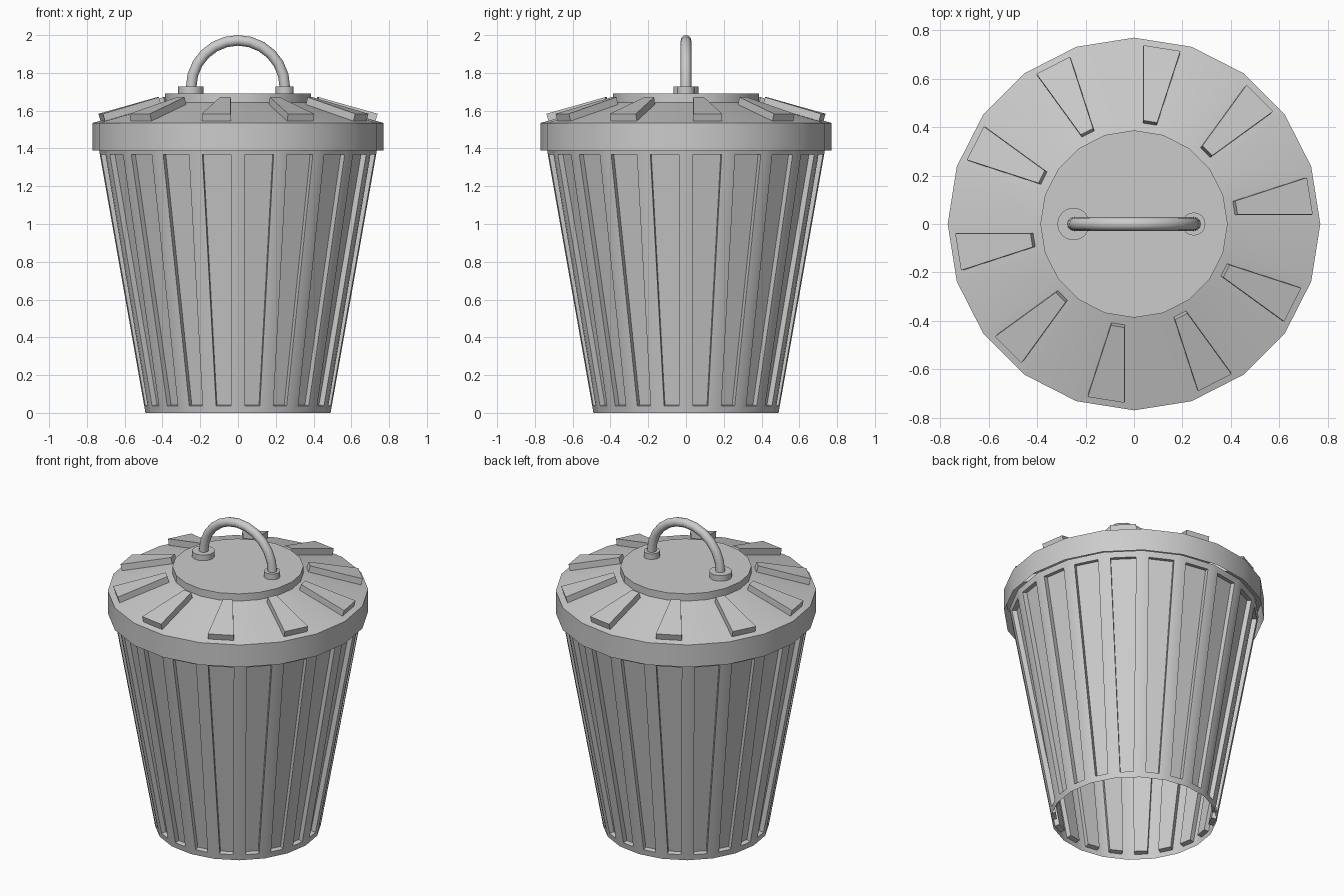
import bpy, bmesh, math
from mathutils import Vector

if "Cube" in bpy.data.objects:
    bpy.data.objects.remove(bpy.data.objects["Cube"])

SIDES = 20


def finish(bm, name, angle=30):
    bmesh.ops.recalc_face_normals(bm, faces=bm.faces) if name == "handle" else None
    mesh = bpy.data.meshes.new(name)
    bm.to_mesh(mesh)
    bm.free()
    ob = bpy.data.objects.new(name, mesh)
    bpy.context.collection.objects.link(ob)
    bpy.ops.object.select_all(action='DESELECT')
    ob.select_set(True)
    bpy.context.view_layer.objects.active = ob
    bpy.ops.object.shade_smooth_by_angle(angle=math.radians(angle))
    return ob


def lathe(profile, sides=SIDES, centre=(0, 0), cap=False):
    """Revolve (radius, z) points; returns the bmesh and the face bands, bottom to top."""
    bm = bmesh.new()
    rings = []
    for r, z in profile:
        rings.append([bm.verts.new((centre[0] + r * math.cos(2 * math.pi * i / sides),
                                    centre[1] + r * math.sin(2 * math.pi * i / sides), z))
                      for i in range(sides)])
    bands = []
    for a, b in zip(rings, rings[1:]):
        bands.append([bm.faces.new((a[i], a[(i + 1) % sides], b[(i + 1) % sides], b[i]))
                      for i in range(sides)])
    if cap:
        bm.faces.new(rings[-1])
    bm.normal_update()
    return bm, bands


def panel(bm, faces, border, depth):
    """Inset each face, then push the inner panel straight in or out."""
    bmesh.ops.inset_individual(bm, faces=faces, thickness=border, use_even_offset=True)
    bm.normal_update()
    bmesh.ops.inset_individual(bm, faces=faces, thickness=0, depth=depth)
    bm.normal_update()


# Tapered can, open at the bottom, with a recessed panel on every side
bm, bands = lathe([(0.49, 0), (0.738, 1.405)])
panel(bm, bands[0], 0.038, -0.03)
finish(bm, "can_body")

# Lid: skirt, sloped ring with raised ribs on alternate faces, flat cap
bm, bands = lathe([(0.77, 1.39), (0.77, 1.535), (0.387, 1.643), (0.387, 1.69)], cap=True)
panel(bm, bands[1][0::2], 0.037, 0.04)
finish(bm, "lid")

# Handle mounts (the left one is larger)
for name, x, r in (("handle_mount_left", -0.25, 0.067), ("handle_mount_right", 0.247, 0.048)):
    bm, _ = lathe([(r, 1.685), (r, 1.727)], 16, (x, 0), cap=True)
    finish(bm, name)

# Arched handle: a round section swept along a half circle
bm = bmesh.new()
SEG, RND, R, r, zc = 12, 12, 0.248, 0.028, 1.724
rings = []
for i in range(SEG + 1):
    a = math.pi * i / SEG
    out = Vector((math.cos(a), 0, math.sin(a)))
    rings.append([bm.verts.new(Vector((0, 0, zc)) + out * (R + r * math.cos(t))
                               + Vector((0, r * math.sin(t), 0)))
                  for t in (2 * math.pi * j / RND for j in range(RND))])
for p, q in zip(rings, rings[1:]):
    for j in range(RND):
        k = (j + 1) % RND
        bm.faces.new((p[j], p[k], q[k], q[j]))
finish(bm, "handle", 40)
